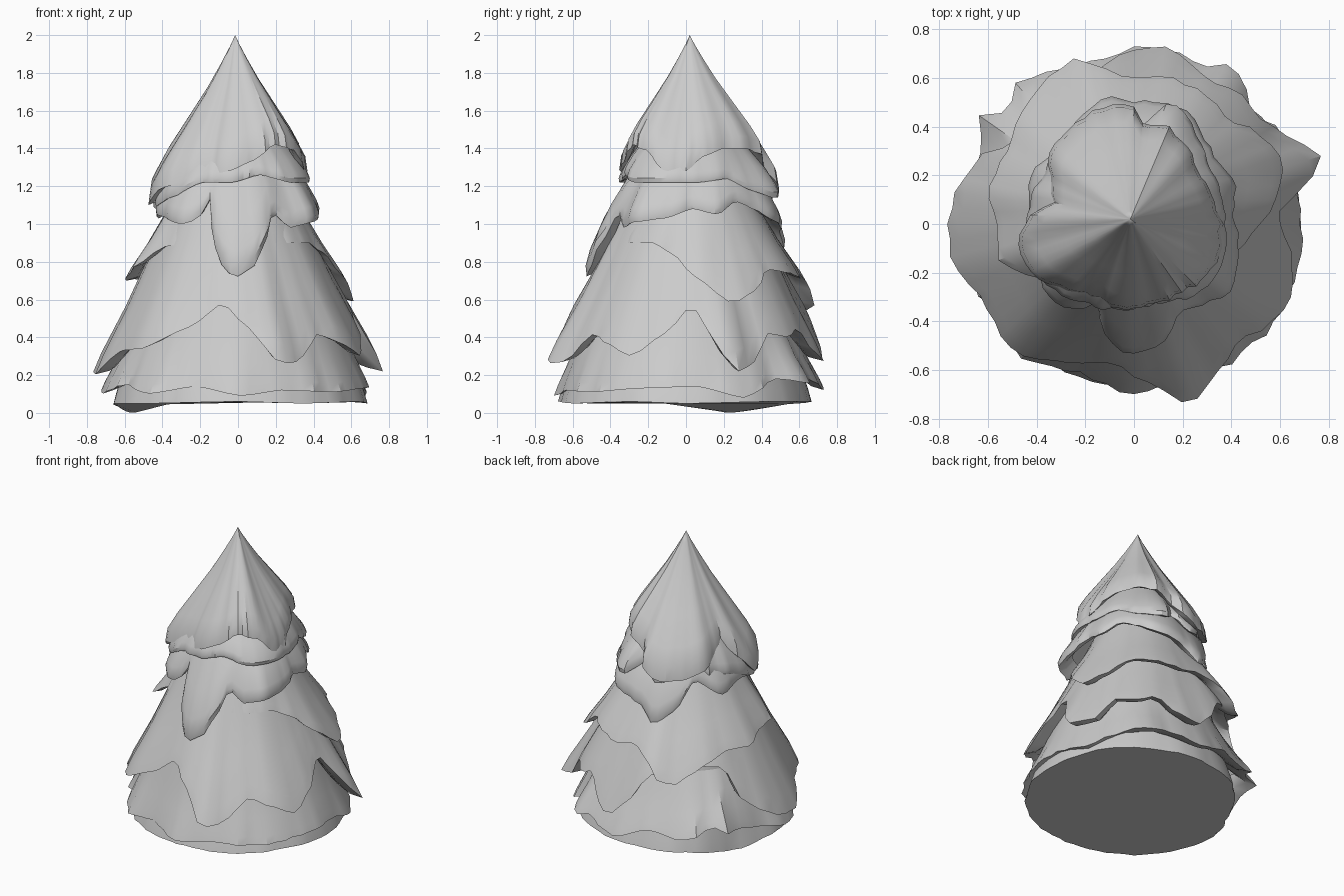
import bpy, bmesh, math, random

random.seed(4)
if "Cube" in bpy.data.objects:
    bpy.data.objects.remove(bpy.data.objects["Cube"])

snow = bpy.data.materials.new("pale grey")
snow.use_nodes = True
snow.diffuse_color = (0.6, 0.6, 0.6, 1)
snow.node_tree.nodes["Principled BSDF"].inputs["Base Color"].default_value = (0.6, 0.6, 0.6, 1)

SEG = 72
# Profiles run from the top ring to the hem: (share of radius, share of height)
SKIRT = [(0.3, 0.32), (0.62, 0.64), (0.9, 0.89), (1, 1)]
PUFF = [(0.35, 0.28), (0.7, 0.56), (0.93, 0.8), (1, 0.92), (0.98, 1)]
CAP = [(0.07, 0.08), (0.19, 0.2), (0.36, 0.36), (0.6, 0.56), (0.84, 0.76), (0.97, 0.89), (1, 1)]


def hem_at(hem, a):
    """Radius and height of a hem at angle a, eased between its key points."""
    for i, (a1, r1, z1) in enumerate(hem):
        a0, r0, z0 = hem[i - 1]
        span = (a1 - a0) % 360
        d = (a - a0) % 360
        if d < span:
            t = d / span
            t = 0.5 * t + 0.5 * t * t * (3 - 2 * t)
            return r0 + (r1 - r0) * t, z0 + (z1 - z0) * t
    return hem[0][1:]


def layer(name, top, hem, profile=SKIRT, floor=False, rough=0.008):
    """A draped skirt from a small top ring (x, y, r, z) down to an uneven hem."""
    cx, cy, rt, zt = top
    bm = bmesh.new()
    rings = [[] for _ in range(len(profile) + (1 if floor else 3))]
    for k in range(SEG):
        a = 360 * k / SEG
        c, s = math.cos(math.radians(a)), math.sin(math.radians(a))
        rh, zh = hem_at(hem, a)
        n = random.uniform(-rough, rough)
        pts = [(rt, zt, 0)]
        for f, g in profile:
            pts.append((rt + (rh + n * f - rt) * f, zt + (zh - zt) * g, f))
        if not floor:       # tucked underside
            pts += [(rh * 0.9, zh + 0.02, 1), (rh * 0.8, zh + 0.08, 1)]
        for ring, (r, z, f) in zip(rings, pts):
            ring.append(bm.verts.new((cx * (1 - f) + r * c, cy * (1 - f) + r * s, z)))
    for lo, hi in zip(rings[1:], rings):
        for k in range(SEG):
            j = (k + 1) % SEG
            bm.faces.new((lo[k], lo[j], hi[j], hi[k]))
    if floor:
        bm.faces.new(rings[-1][::-1])
    bmesh.ops.remove_doubles(bm, verts=bm.verts, dist=0.0005)
    bmesh.ops.recalc_face_normals(bm, faces=bm.faces)
    mesh = bpy.data.meshes.new(name)
    bm.to_mesh(mesh)
    bm.free()
    mesh.materials.append(snow)
    ob = bpy.data.objects.new(name, mesh)
    bpy.context.collection.objects.link(ob)
    bpy.ops.object.select_all(action='DESELECT')
    ob.select_set(True)
    bpy.context.view_layer.objects.active = ob
    bpy.ops.object.shade_smooth_by_angle(angle=math.radians(32))


# Hem key points are (angle, radius, height); 270 degrees faces the front.
layer("base_mound", (0, 0, 0.50, 0.62), [
    (0, 0.69, 0.05), (40, 0.68, 0.06), (85, 0.66, 0.06), (120, 0.66, 0.05),
    (158, 0.60, 0.0), (185, 0.66, 0.05), (225, 0.67, 0.05), (270, 0.67, 0.06),
    (300, 0.68, 0.05), (335, 0.69, 0.06)], floor=True)

layer("base_fringe", (0, 0, 0.52, 0.55), [
    (5, 0.69, 0.14), (25, 0.71, 0.08), (45, 0.68, 0.18), (53, 0.72, 0.17), (58, 0.78, 0.15),
    (65, 0.70, 0.18), (86, 0.74, 0.12), (105, 0.68, 0.2), (122, 0.74, 0.16), (132, 0.75, 0.2),
    (138, 0.68, 0.24), (144, 0.80, 0.21), (151, 0.70, 0.2), (170, 0.69, 0.15), (188, 0.74, 0.1),
    (210, 0.68, 0.15), (228, 0.71, 0.1), (250, 0.66, 0.14), (272, 0.69, 0.09), (290, 0.68, 0.12),
    (315, 0.70, 0.11), (340, 0.69, 0.13)], rough=0.015)

# Widest drape, with long pointed lobes
layer("lower_skirt", (-0.02, 0.02, 0.30, 1.18), [
    (3, 0.59, 0.57), (20, 0.81, 0.22), (29, 0.73, 0.26), (40, 0.67, 0.42), (52, 0.69, 0.40),
    (62, 0.66, 0.45), (73, 0.71, 0.32), (83, 0.74, 0.26), (92, 0.70, 0.36), (104, 0.65, 0.56),
    (125, 0.59, 0.62), (148, 0.60, 0.6), (155, 0.68, 0.4), (165, 0.73, 0.3), (177, 0.76, 0.22),
    (189, 0.765, 0.2), (207, 0.69, 0.33), (225, 0.72, 0.34), (245, 0.63, 0.45),
    (262, 0.575, 0.58), (275, 0.65, 0.45), (287, 0.775, 0.26), (296, 0.72, 0.27),
    (311, 0.64, 0.42), (322, 0.69, 0.37), (336, 0.715, 0.3), (350, 0.65, 0.42)])

# Middle drape, showing on the sides and back
layer("middle_skirt", (-0.02, 0.03, 0.28, 1.22), [
    (5, 0.56, 0.72), (22, 0.66, 0.58), (34, 0.64, 0.64), (48, 0.58, 0.76), (64, 0.61, 0.74),
    (80, 0.62, 0.71), (92, 0.60, 0.74), (103, 0.66, 0.68), (110, 0.72, 0.57), (118, 0.71, 0.53),
    (128, 0.67, 0.6), (138, 0.64, 0.66), (152, 0.60, 0.71), (166, 0.61, 0.70), (180, 0.56, 0.75),
    (195, 0.57, 0.77), (210, 0.45, 0.88), (235, 0.40, 0.9), (270, 0.40, 0.9), (305, 0.40, 0.9),
    (335, 0.42, 0.9), (352, 0.46, 0.84)])

# Short drape under the cap, with a long tongue in front
layer("upper_skirt", (-0.02, 0.03, 0.24, 1.42), [
    (5, 0.40, 1.08), (22, 0.45, 1.05), (38, 0.42, 1.12), (52, 0.46, 1.08), (64, 0.51, 1.02),
    (78, 0.51, 1.0), (90, 0.50, 0.96), (102, 0.53, 0.86), (116, 0.50, 0.95), (132, 0.43, 1.14),
    (155, 0.47, 1.03), (178, 0.43, 1.08), (205, 0.45, 1.04), (228, 0.45, 1.0), (238, 0.42, 1.02),
    (246, 0.35, 1.14), (251, 0.43, 0.95), (259, 0.49, 0.79), (268, 0.54, 0.715),
    (279, 0.52, 0.77), (289, 0.47, 0.92), (297, 0.40, 1.06), (310, 0.43, 0.98),
    (325, 0.49, 1.01), (345, 0.45, 1.03)], PUFF)

# Small folds beneath the cap rim
layer("cap_folds", (-0.02, 0.03, 0.22, 1.5), [
    (10, 0.37, 1.22), (35, 0.38, 1.24), (52, 0.43, 1.18), (66, 0.51, 1.14), (76, 0.51, 1.14),
    (84, 0.41, 1.22), (100, 0.47, 1.12), (130, 0.42, 1.18), (160, 0.43, 1.15), (190, 0.45, 1.08),
    (215, 0.43, 1.14), (240, 0.38, 1.22), (265, 0.35, 1.22), (290, 0.34, 1.26), (315, 0.39, 1.22),
    (340, 0.39, 1.22)], PUFF, rough=0.01)

# Pointed cap whose lobes are parted by creases
layer("pointed_cap", (-0.015, 0.02, 0.0, 2.0), [
    (0, 0.36, 1.28), (16, 0.34, 1.36), (36, 0.34, 1.40), (56, 0.38, 1.40), (70, 0.42, 1.37),
    (83, 0.41, 1.31), (92, 0.49, 1.2), (104, 0.50, 1.15), (122, 0.48, 1.16), (140, 0.45, 1.21),
    (154, 0.38, 1.28), (165, 0.35, 1.33), (177, 0.43, 1.22), (190, 0.485, 1.1), (208, 0.46, 1.19),
    (232, 0.36, 1.25), (246, 0.34, 1.26), (262, 0.355, 1.28), (282, 0.34, 1.33),
    (305, 0.34, 1.42), (325, 0.37, 1.39), (342, 0.37, 1.28)], CAP)
